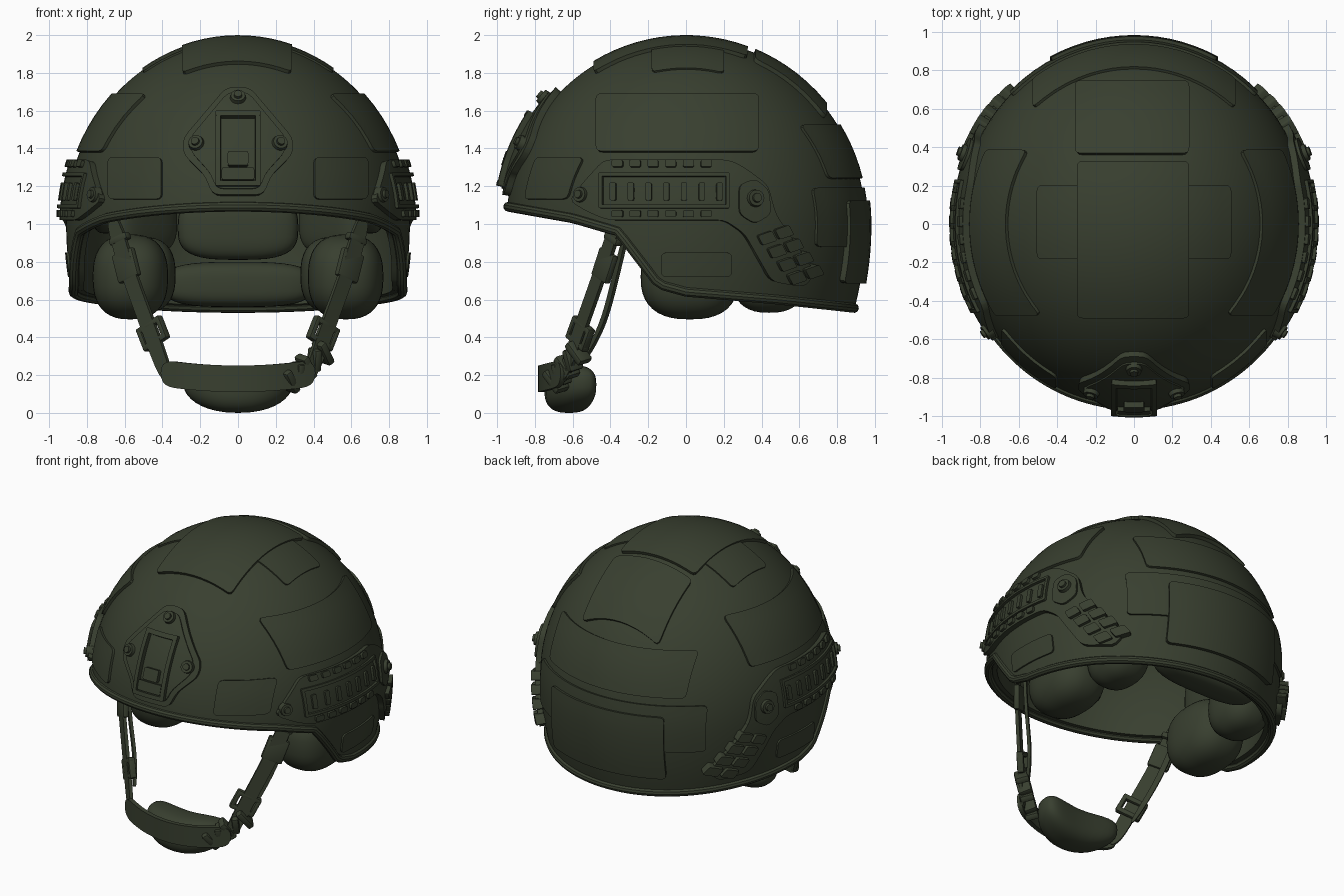
import bpy, bmesh, math
from mathutils import Vector, Matrix

old = bpy.data.objects.get("Cube")
if old:
    bpy.data.objects.remove(old)

olive = bpy.data.materials.new("dark_olive")
olive.use_nodes = True
COLOUR = (0.04, 0.05, 0.029, 1)
olive.diffuse_color = COLOUR
bsdf = next(n for n in olive.node_tree.nodes if n.type == 'BSDF_PRINCIPLED')
bsdf.inputs["Base Color"].default_value = COLOUR
bsdf.inputs["Roughness"].default_value = 0.8

A, B, C = 0.91, 0.95, 0.98      # shell half sizes
parts = []


def finish(bm, name, mirror=False, thick=0, subsurf=0):
    me = bpy.data.meshes.new(name)
    bm.to_mesh(me)
    bm.free()
    return register(bpy.data.objects.new(name, me), mirror, thick, subsurf)


def register(ob, mirror=False, thick=0, subsurf=0):
    bpy.context.collection.objects.link(ob)
    ob.data.materials.append(olive)
    if subsurf:
        ob.modifiers.new("smooth", 'SUBSURF').levels = subsurf
    if thick:
        m = ob.modifiers.new("thickness", 'SOLIDIFY')
        m.thickness, m.offset = thick, -1
    if mirror:
        ob.modifiers.new("mirror", 'MIRROR')
    parts.append(ob)
    return ob


# Shell surface: horizontal radius by height, point and normal
def radius(z):
    return math.sqrt(max(1 - ((z - 1) / C) ** 2, 0)) if z > 1 else 1 - 0.3 * (1 - z) ** 2


def surface(axis, u, v, lift=0):
    if axis == 'top':
        p = Vector((u, v, 1 + C * math.sqrt(max(1 - (u / A) ** 2 - (v / B) ** 2, 0.001))))
    elif axis == 'side':
        p = Vector((A * math.sqrt(max(radius(v) ** 2 - (u / B) ** 2, 0.001)), u, v))
    else:
        y = B * math.sqrt(max(radius(v) ** 2 - (u / A) ** 2, 0.001))
        p = Vector((u, -y if axis == 'front' else y, v))
    dz = (p.z - 1) / C ** 2 if p.z > 1 else -0.6 * radius(p.z) * (1 - p.z)
    n = Vector((p.x / A ** 2, p.y / B ** 2, dz)).normalized()
    return p + n * lift, n


def rim_height(y):
    pts = [(-1, 1.1), (-.6, 1.03), (-.36, .96), (-.15, .68), (0, .64), (.5, .6), (1, .55)]
    for (y0, z0), (y1, z1) in zip(pts, pts[1:]):
        if y <= y1:
            return z0 + (z1 - z0) * (y - y0) / (y1 - y0)
    return pts[-1][1]


# Panel wrapped onto the shell from a rounded flat outline
def patch(name, axis, outline, lift, corner=0.03, mirror=False, sink=0.02, step=0.06):
    pts, n = [], len(outline)
    for i in range(n):
        p, q, r = (Vector(outline[(i + k) % n]) for k in (-1, 0, 1))
        c = min(corner, (p - q).length * .45, (r - q).length * .45)
        a, b = q + (p - q).normalized() * c, q + (r - q).normalized() * c
        pts += [a.lerp(q, t).lerp(q.lerp(b, t), t) for t in (0, .33, .67, 1)]
    bm = bmesh.new()
    bm.faces.new([bm.verts.new((p.x, p.y, 0)) for p in pts])
    for k in (0, 1):
        lo, hi = min(p[k] for p in pts), max(p[k] for p in pts)
        cuts = int((hi - lo) / step) + 1
        for i in range(1, cuts):
            co, no = Vector(), Vector()
            co[k], no[k] = lo + (hi - lo) * i / cuts, 1
            bmesh.ops.bisect_plane(bm, geom=bm.verts[:] + bm.edges[:] + bm.faces[:],
                                   plane_co=co, plane_no=no)
    for v in bm.verts:
        v.co = surface(axis, v.co.x, v.co.y, lift)[0]
    bm.normal_update()
    total = sum((f.normal.dot(f.calc_center_median() - Vector((0, 0, 1))) for f in bm.faces))
    if total < 0:
        bmesh.ops.reverse_faces(bm, faces=bm.faces[:])
    return finish(bm, name, mirror, lift + sink)


def rect(u0, u1, v0, v1):
    return [(u0, v0), (u1, v0), (u1, v1), (u0, v1)]


def frame(name, axis, u0, u1, v0, v1, w, lift, mirror=False):
    for i, r in enumerate([rect(u0, u1, v0, v0 + w), rect(u0, u1, v1 - w, v1),
                           rect(u0, u0 + w, v0, v1), rect(u1 - w, u1, v0, v1)]):
        patch(f"{name}_{i}", axis, r, lift, .008, mirror)


def bolt(name, axis, u, v, lift, r, mirror=False):
    bm = bmesh.new()
    for rad, h in ((r, lift), (r * .55, lift + .015)):
        p, n = surface(axis, u, v, h - .02)
        mat = Matrix.Translation(p) @ n.to_track_quat('Z', 'Y').to_matrix().to_4x4()
        bmesh.ops.create_cone(bm, cap_ends=True, segments=20, radius1=rad,
                              radius2=rad * .85, depth=.04, matrix=mat)
    finish(bm, name, mirror)


# Padded cushion: rounded box, boxier with a smaller power
def cushion(name, loc, size, power=.65, turn=0, mirror=False):
    bm = bmesh.new()
    bmesh.ops.create_uvsphere(bm, u_segments=32, v_segments=20, radius=1)
    for v in bm.verts:
        v.co = Vector([math.copysign(abs(c) ** power, c) * s for c, s in zip(v.co, size)])
    bm.transform(Matrix.Translation(loc) @ Matrix.Rotation(math.radians(turn), 4, 'Z'))
    return finish(bm, name, mirror)


def ribbon(name, pts, across, width, thick=.02, mirror=False):
    bm = bmesh.new()
    w = Vector(across).normalized() * width / 2
    rows = [(bm.verts.new(Vector(p) - w), bm.verts.new(Vector(p) + w)) for p in pts]
    for a, b in zip(rows, rows[1:]):
        bm.faces.new((a[0], a[1], b[1], b[0]))
    finish(bm, name, mirror, thick, 2)


# Rounded block aligned to a strap: across, outward, along
def block(name, loc, across, along, size, mirror=False, shift=(0, 0, 0)):
    z = Vector(along).normalized()
    x = Vector(across)
    x = (x - z * x.dot(z)).normalized()
    rot = Matrix((x, z.cross(x), z)).transposed().to_4x4()
    bm = bmesh.new()
    bmesh.ops.create_cube(bm, size=1, matrix=Matrix.Diagonal((*size, 1)))
    bmesh.ops.bevel(bm, geom=bm.edges[:], offset=min(size) * .3, segments=2, affect='EDGES', profile=.5)
    bm.transform(Matrix.Translation(loc) @ rot @ Matrix.Translation(shift))
    finish(bm, name, mirror)


# Shell and edge trim
bm = bmesh.new()
SEG, RINGS = 144, 36
grid, rim = [], []
for i in range(SEG):
    a = math.tau * i / SEG
    zr = rim_height(B * math.sin(a))
    column = []
    for j in range(RINGS + 1):
        z = zr + (1 + C - zr) * math.cos(j / RINGS * math.pi / 2)
        r = radius(z)
        column.append(bm.verts.new((A * r * math.cos(a), B * r * math.sin(a), z)))
    rim.append(column[-1].co.copy())
    grid.append(column)
for i in range(SEG):
    c, d = grid[i], grid[(i + 1) % SEG]
    for j in range(RINGS):
        bm.faces.new((c[j], c[j + 1], d[j + 1], d[j]))
bmesh.ops.remove_doubles(bm, verts=bm.verts[:], dist=.0005)
finish(bm, "shell", thick=.06)

curve = bpy.data.curves.new("edge_trim", 'CURVE')
curve.dimensions, curve.bevel_depth, curve.bevel_resolution = '3D', .026, 3
spline = curve.splines.new('POLY')
spline.points.add(SEG - 1)
for sp, p in zip(spline.points, rim):
    sp.co = (p.x * .995, p.y * .995, p.z, 1)
spline.use_cyclic_u = True
register(bpy.data.objects.new("edge_trim", curve))

# Fabric panels
patch("crown_panel", 'top', rect(-.29, .28, -.48, .32), .02)
patch("rear_crown_panel", 'top', rect(-.3, .28, .36, .73), .022)
patch("crown_side_strip", 'top', rect(.25, .5, -.18, .2), .01, mirror=True)
patch("side_panel", 'side', rect(-.47, .38, 1.38, 1.68), .018, mirror=True)
patch("front_panel", 'front', rect(.4, .68, 1.13, 1.35), .015, mirror=True)
patch("ear_panel", 'side', rect(-.13, .24, .72, .85), .012, mirror=True)
patch("rear_panel", 'back', rect(-.52, .52, 1.24, 1.52), .015)
patch("rear_lower_band", 'back', rect(-.63, .63, .88, 1.19), .015)
patch("rear_pouch", 'back', rect(-.42, .42, .69, 1.12), .032)

# Side rails
patch("rail_base", 'side', [(-.6, 1.12), (-.52, 1.22), (-.42, 1.33), (.22, 1.33), (.3, 1.29), (.42, 1.2),
      (.46, 1.05), (.66, .75), (.61, .67), (.44, .7), (.3, .95), (.2, 1.02), (-.4, 1.02), (-.5, 1.06)],
      .035, .04, True)
frame("rail_frame", 'side', -.44, .22, 1.08, 1.26, .018, .052, True)
for i in range(7):
    y = -.385 + i * .09
    patch(f"rail_bar_{i}", 'side', rect(y, y + .03, 1.12, 1.21), .05, .008, True)
    if i < 6:
        for z in (1.035, 1.29):
            patch(f"rail_tooth_{i}_{z}", 'side', rect(y + .01, y + .065, z, z + .035), .052, .01, True)
patch("rail_mount_plate", 'side', [(.27, 1.05), (.27, 1.2), (.35, 1.23), (.42, 1.17), (.43, 1.05), (.35, 1.0)],
      .05, .03, True)
bolt("rail_rear_bolt", 'side', .35, 1.13, .07, .05, True)
bolt("rail_front_bolt", 'side', -.54, 1.15, .05, .045, True)
for i in range(4):
    for k in (0, 1):
        y, z = .36 + i * .05 + k * .085, .94 - i * .068 + k * .03
        patch(f"rail_clip_{i}_{k}", 'side', [(y, z), (y + .07, z + .025), (y + .095, z - .025), (y + .025, z - .05)],
              .06, .01, True)

# Front mount
patch("mount_base", 'front', [(-.06, 1.7), (.06, 1.7), (.28, 1.44), (.28, 1.36), (.17, 1.25), (.13, 1.15),
      (-.13, 1.15), (-.17, 1.25), (-.28, 1.36), (-.28, 1.44)], .035, .04)
patch("mount_step", 'front', [(-.05, 1.67), (.05, 1.67), (.24, 1.44), (.24, 1.37), (.14, 1.26), (.11, 1.18),
      (-.11, 1.18), (-.14, 1.26), (-.24, 1.37), (-.24, 1.44)], .045, .04)
frame("mount_frame", 'front', -.11, .11, 1.19, 1.56, .025, .075)
patch("mount_latch", 'front', rect(-.05, .05, 1.29, 1.36), .075, .01)
patch("mount_latch_foot", 'front', rect(-.08, .08, 1.22, 1.28), .068, .01)
bolt("mount_top_bolt", 'front', 0, 1.64, .065, .045)
bolt("mount_side_bolt", 'front', .21, 1.41, .065, .045, True)

# Inner padding
cushion("ear_cushion", (.57, .02, .72), (.2, .26, .225), .8, 0, True)
cushion("rear_ear_cushion", (.5, .44, .73), (.17, .2, .2), .8, 0, True)
cushion("nape_cushion", (0, .7, .68), (.4, .12, .12))
cushion("rear_cushion", (0, .72, .98), (.32, .1, .17))
cushion("rear_corner_cushion", (.5, .5, 1.02), (.22, .08, .18), turn=-45, mirror=True)
cushion("temple_cushion", (.7, 0, 1.15), (.08, .3, .2), mirror=True)
cushion("brow_cushion", (0, -.7, 1.27), (.3, .07, .13))
cushion("crown_cushion", (0, 0, 1.68), (.32, .32, .08))

# Chin straps and buckles
path = [Vector(p) for p in ((.66, -.34, 1.06), (.59, -.43, .78), (.45, -.56, .42), (.36, -.65, .15))]
ACROSS = (1, .8, .2)
ribbon("front_strap", path, ACROSS, .11, .022, True)
ribbon("rear_strap", [(.64, -.3, .98), (.56, -.38, .66), (.48, -.43, .46), (.42, -.53, .28)], ACROSS, .04, .02, True)
upper, lower = path[0] - path[1], path[1] - path[2]
block("strap_adjuster", path[1], ACROSS, upper, (.14, .04, .16), True)
block("strap_adjuster_bar", path[1].lerp(path[0], .5), ACROSS, upper, (.12, .05, .04), True)
for s in (-1, 1):
    block(f"buckle_end_{s}", path[2], ACROSS, lower, (.17, .045, .035), True, (0, 0, s * .05))
    block(f"buckle_side_{s}", path[2], ACROSS, lower, (.03, .045, .13), True, (s * .07, 0, 0))

# Chin cup, front band and gathered webbing on the left
cup = cushion("chin_cup", (0, -.6, .125), (.29, .13, .125), .75)
for v in cup.data.vertices:
    v.co.z += .5 * v.co.x ** 2
    v.co.y += .9 * v.co.x ** 2 - .02
band = [(x / 10, -.755 + .75 * (x / 10) ** 2, .18 + .2 * (x / 10) ** 2) for x in range(-4, 5)]
ribbon("chin_band", band, (0, 0, 1), .14, .03)
for i in range(5):
    t = i / 4
    loc = Vector((.27, -.69, .17)).lerp(Vector((.45, -.57, .32)), t)
    block(f"gathered_webbing_{i}", loc, (0, -.3, 1), (1, .6, .5 + .4 * (-1) ** i), (.14 - .02 * (i % 2), .09, .045))

# Apply modifiers and shade
bpy.ops.object.select_all(action='DESELECT')
for ob in parts:
    ob.select_set(True)
bpy.context.view_layer.objects.active = parts[0]
bpy.ops.object.convert(target='MESH')
bpy.ops.object.shade_smooth_by_angle(angle=math.radians(35))
